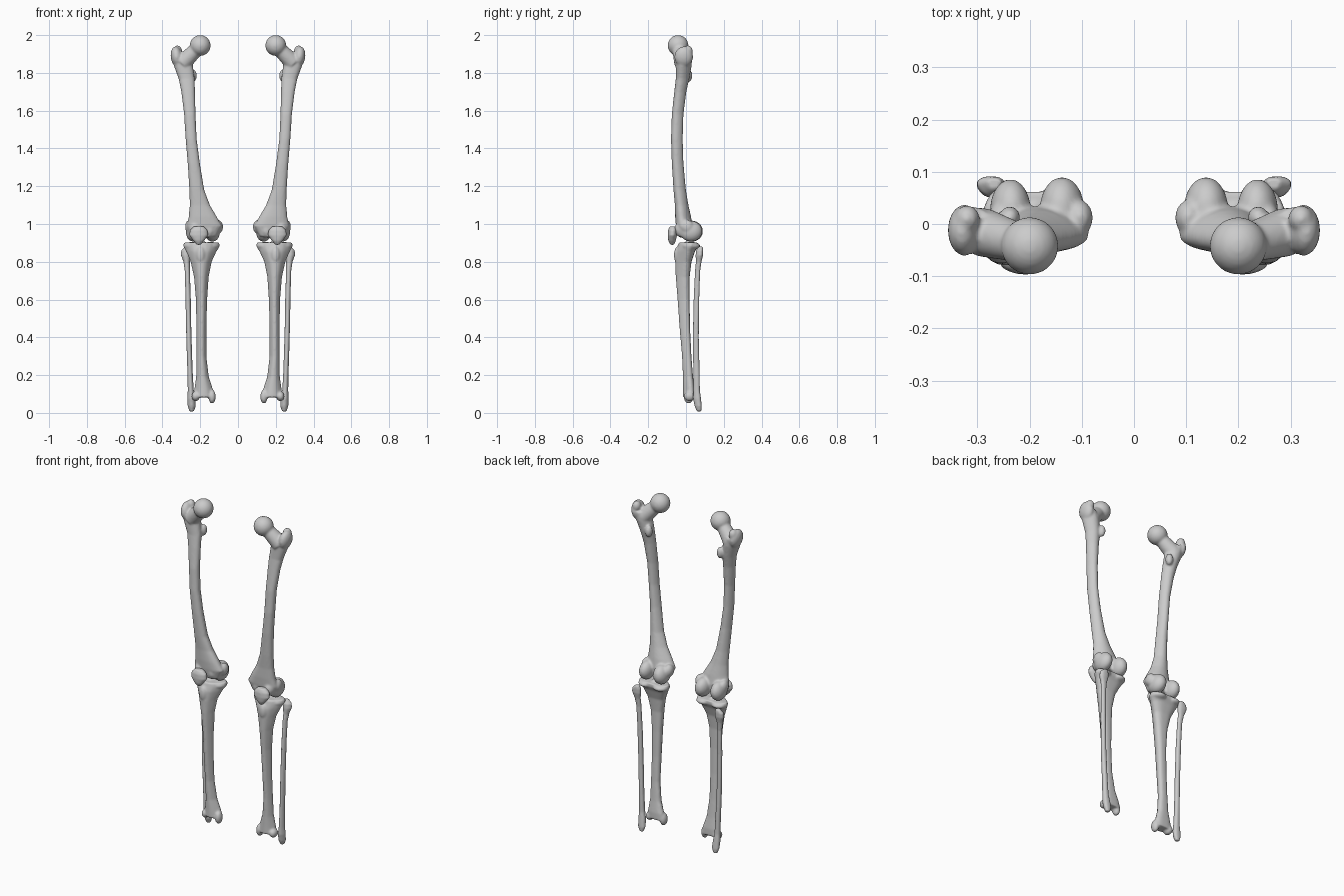
import bpy, bmesh, math
from mathutils import Vector, Matrix


def loft(bm, rings, ridge=0.0, ridge_side=-1, n=24):
    """Closed tube through horizontal rings (x, y, z, rx, ry) with an optional ridged section."""
    loops = []
    for x, y, z, rx, ry in rings:
        loop = []
        for i in range(n):
            a = 2 * math.pi * i / n
            k = 1 + ridge * math.cos(3 * (a - ridge_side * math.pi / 2))
            loop.append(bm.verts.new((x + rx * k * math.cos(a), y + ry * k * math.sin(a), z)))
        loops.append(loop)
    faces = [loops[0], loops[-1]]
    for a, b in zip(loops, loops[1:]):
        faces += [[a[i], a[(i + 1) % n], b[(i + 1) % n], b[i]] for i in range(n)]
    made = [bm.faces.new(f) for f in faces]
    bmesh.ops.recalc_face_normals(bm, faces=made)


def ball(bm, c, r, tilt=0.0):
    """Ellipsoid at c with radii r, tilted about y in degrees."""
    m = Matrix.Translation(c) @ Matrix.Rotation(math.radians(tilt), 4, 'Y') @ Matrix.Diagonal((*r, 1))
    bmesh.ops.create_uvsphere(bm, u_segments=28, v_segments=16, radius=1, matrix=m)


def rod(bm, a, b, ra, rb):
    """Tapered rod from a to b."""
    a, b = Vector(a), Vector(b)
    d = b - a
    m = Matrix.Translation((a + b) / 2) @ d.to_track_quat('Z', 'Y').to_matrix().to_4x4()
    bmesh.ops.create_cone(bm, cap_ends=True, segments=24, radius1=ra, radius2=rb, depth=d.length, matrix=m)


def finish(bm, name, voxel=0.006, smooth=4):
    """Fuse the overlapping pieces into one bone and mirror it to the other leg."""
    me = bpy.data.meshes.new(name)
    bm.to_mesh(me)
    bm.free()
    ob = bpy.data.objects.new(name, me)
    bpy.context.collection.objects.link(ob)
    rm = ob.modifiers.new("fuse", 'REMESH')
    rm.mode = 'VOXEL'
    rm.voxel_size = voxel
    rm.use_smooth_shade = True
    sm = ob.modifiers.new("soften", 'SMOOTH')
    sm.factor = 0.5
    sm.iterations = smooth
    ob.modifiers.new("other_leg", 'MIRROR').use_mirror_merge = False


# Thigh bone: bowed shaft flaring to the knee
bm = bmesh.new()
loft(bm, [(.185, -.010, .935, .070, .036), (.178, -.012, .99, .092, .044), (.187, -.018, 1.04, .073, .042),
          (.202, -.025, 1.10, .053, .036), (.218, -.035, 1.18, .039, .033), (.234, -.046, 1.32, .032, .031),
          (.248, -.050, 1.45, .029, .031), (.255, -.046, 1.58, .030, .031), (.264, -.032, 1.70, .036, .032),
          (.272, -.020, 1.77, .042, .036), (.290, -.014, 1.84, .050, .042), (.308, -.012, 1.89, .042, .042)],
     ridge=.06, ridge_side=1)
# hip ball, neck and trochanters
ball(bm, (.200, -.042, 1.945), (.055, .055, .055))
rod(bm, (.290, -.016, 1.855), (.215, -.038, 1.930), .047, .036)
ball(bm, (.325, -.012, 1.885), (.031, .049, .055), 8)
ball(bm, (.320, .010, 1.915), (.024, .026, .030))
ball(bm, (.238, .012, 1.785), (.020, .022, .034))
# knee condyles, epicondyles and front lips of the groove
ball(bm, (.138, .030, .962), (.042, .060, .056), 6)
ball(bm, (.237, .026, .962), (.039, .060, .055), -4)
ball(bm, (.105, .012, .985), (.026, .034, .036))
ball(bm, (.258, .008, .985), (.022, .032, .036))
ball(bm, (.228, -.026, .972), (.032, .034, .042))
ball(bm, (.152, -.020, .968), (.032, .032, .042))
finish(bm, "thigh_bones")

# Kneecap
bm = bmesh.new()
loft(bm, [(.208, -.073, .890, .010, .010), (.208, -.074, .912, .030, .020), (.208, -.072, .940, .050, .025),
          (.208, -.070, .968, .047, .025), (.208, -.069, .988, .026, .017)])
finish(bm, "kneecaps", .005)

# Shin bone: triangular shaft with a sharp front edge
bm = bmesh.new()
loft(bm, [(.180, .018, .082, .055, .031), (.182, .018, .125, .048, .031), (.188, .013, .19, .033, .027),
          (.194, .006, .30, .026, .025), (.194, -.004, .45, .026, .028), (.193, -.010, .60, .029, .032),
          (.194, -.014, .72, .038, .037), (.195, -.010, .80, .054, .043), (.194, .002, .855, .078, .050),
          (.193, .014, .882, .094, .053), (.193, .016, .902, .091, .050)], ridge=.10)
# plateau edges, spine, tuberosity and ankle
ball(bm, (.145, .026, .884), (.047, .050, .021))
ball(bm, (.242, .026, .884), (.045, .048, .021))
ball(bm, (.192, .018, .903), (.016, .022, .014))
ball(bm, (.198, -.044, .835), (.024, .020, .046))
ball(bm, (.137, .014, .086), (.019, .026, .037))
ball(bm, (.224, .018, .088), (.022, .030, .026))
finish(bm, "shin_bones")

# Outer shin bone: slim shaft with knobbed ends
bm = bmesh.new()
loft(bm, [(.245, .070, .008, .012, .012), (.245, .066, .035, .021, .019), (.247, .060, .075, .021, .021),
          (.250, .057, .12, .016, .018), (.254, .056, .22, .014, .017), (.260, .053, .40, .014, .016),
          (.264, .056, .60, .014, .015), (.268, .062, .75, .014, .014), (.272, .068, .80, .017, .015),
          (.275, .072, .835, .027, .020), (.274, .074, .860, .026, .019), (.268, .078, .880, .013, .012)],
     ridge=.08)
finish(bm, "outer_shin_bones", .005, 3)
